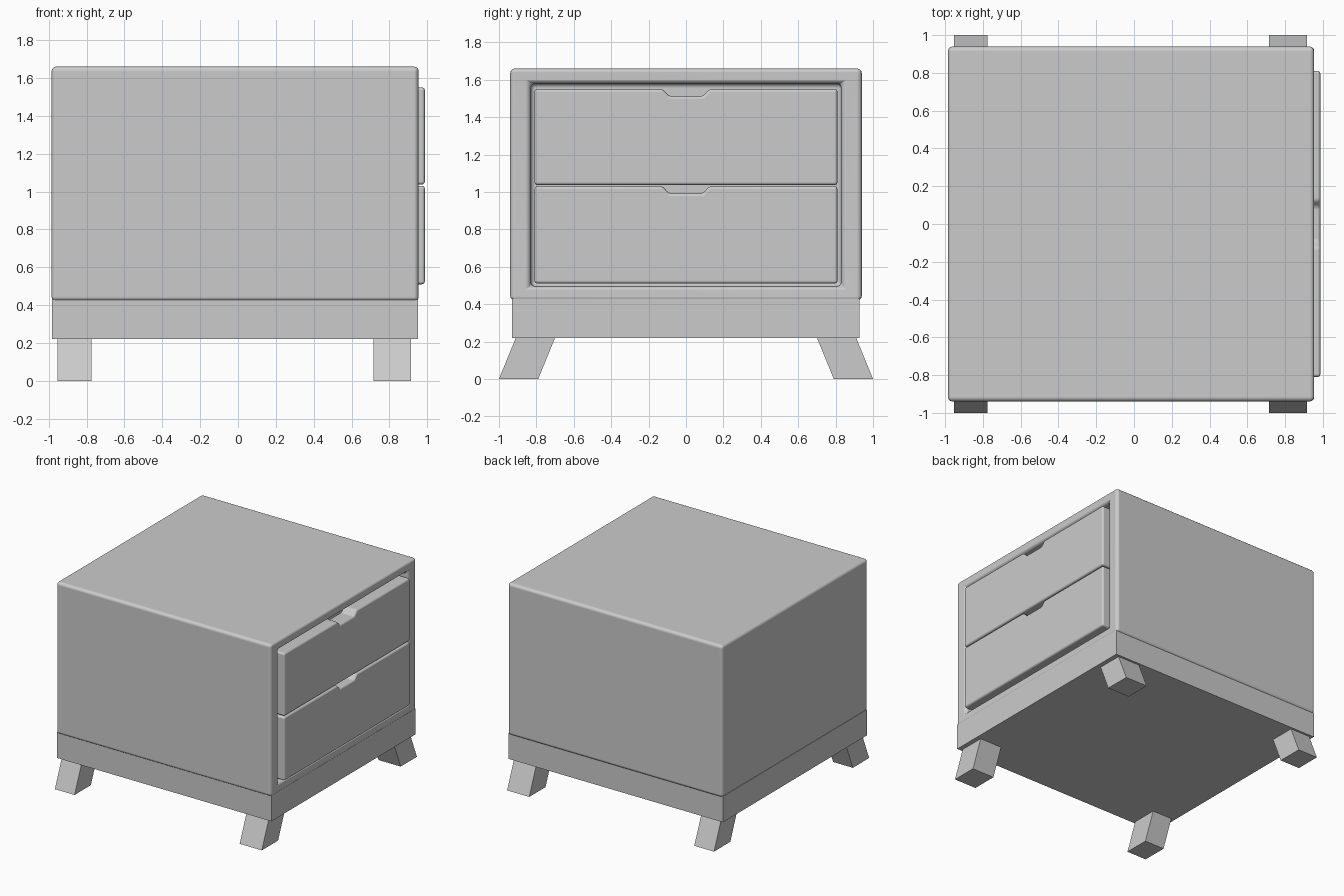
import bpy
import bmesh

if "Cube" in bpy.data.objects:
    bpy.data.objects.remove(bpy.data.objects["Cube"])


def loft(name, loops, bevel=0.0):
    """Join matching vertex loops into a closed solid, optionally with rounded edges."""
    bm = bmesh.new()
    rings = [[bm.verts.new(p) for p in loop] for loop in loops]
    for a, b in zip(rings, rings[1:]):
        for i in range(len(a)):
            j = (i + 1) % len(a)
            bm.faces.new((a[i], a[j], b[j], b[i]))
    bm.faces.new(rings[0])
    bm.faces.new(rings[-1])
    bmesh.ops.recalc_face_normals(bm, faces=bm.faces[:])
    mesh = bpy.data.meshes.new(name)
    bm.to_mesh(mesh)
    bm.free()
    obj = bpy.data.objects.new(name, mesh)
    bpy.context.collection.objects.link(obj)
    if bevel:
        mod = obj.modifiers.new("rounded_edges", 'BEVEL')
        mod.width = bevel
        mod.segments = 3
        mod.limit_method = 'ANGLE'
        mod.harden_normals = True
        mesh.shade_smooth()
    return obj


def rect_x(x, hy, z0, z1):
    return [(x, -hy, z0), (x, hy, z0), (x, hy, z1), (x, -hy, z1)]


def rect_z(z, x0, x1, y0, y1):
    return [(x0, y0, z), (x1, y0, z), (x1, y1, z), (x0, y1, z)]


# Cabinet shell with a recessed opening on the +x side
loft("cabinet_body", [
    rect_x(-0.985, 0.94, 0.42, 1.66),
    rect_x(0.955, 0.94, 0.42, 1.66),
    rect_x(0.95, 0.83, 0.495, 1.58),
    rect_x(0.87, 0.83, 0.495, 1.58),
], bevel=0.025)

# Drawer fronts with a trapezoid finger notch in the top edge
for name, z0, z1 in (("lower_drawer", 0.51, 1.03), ("upper_drawer", 1.037, 1.55)):
    profile = [(-0.81, z0), (0.81, z0), (0.81, z1), (0.125, z1),
               (0.09, z1 - 0.038), (-0.09, z1 - 0.038), (-0.125, z1), (-0.81, z1)]
    loft(name, [[(x, y, z) for y, z in profile] for x in (0.86, 0.987)], bevel=0.016)

# Plinth under the cabinet
loft("plinth", [rect_z(0.22, -0.983, 0.952, -0.93, 0.928),
                rect_z(0.43, -0.983, 0.952, -0.93, 0.928)])

# Four slanted legs splaying outwards along y
for end, x0, x1 in (("back", -0.953, -0.775), ("front", 0.715, 0.915)):
    for side, s in (("left", -1), ("right", 1)):
        inner = 0.79
        loft(f"{end}_{side}_leg", [
            rect_z(0.0, x0, x1, s * inner, s * 1.0),
            rect_z(0.22, x0, x1, s * (inner - 0.09), s * 0.91),
        ])
